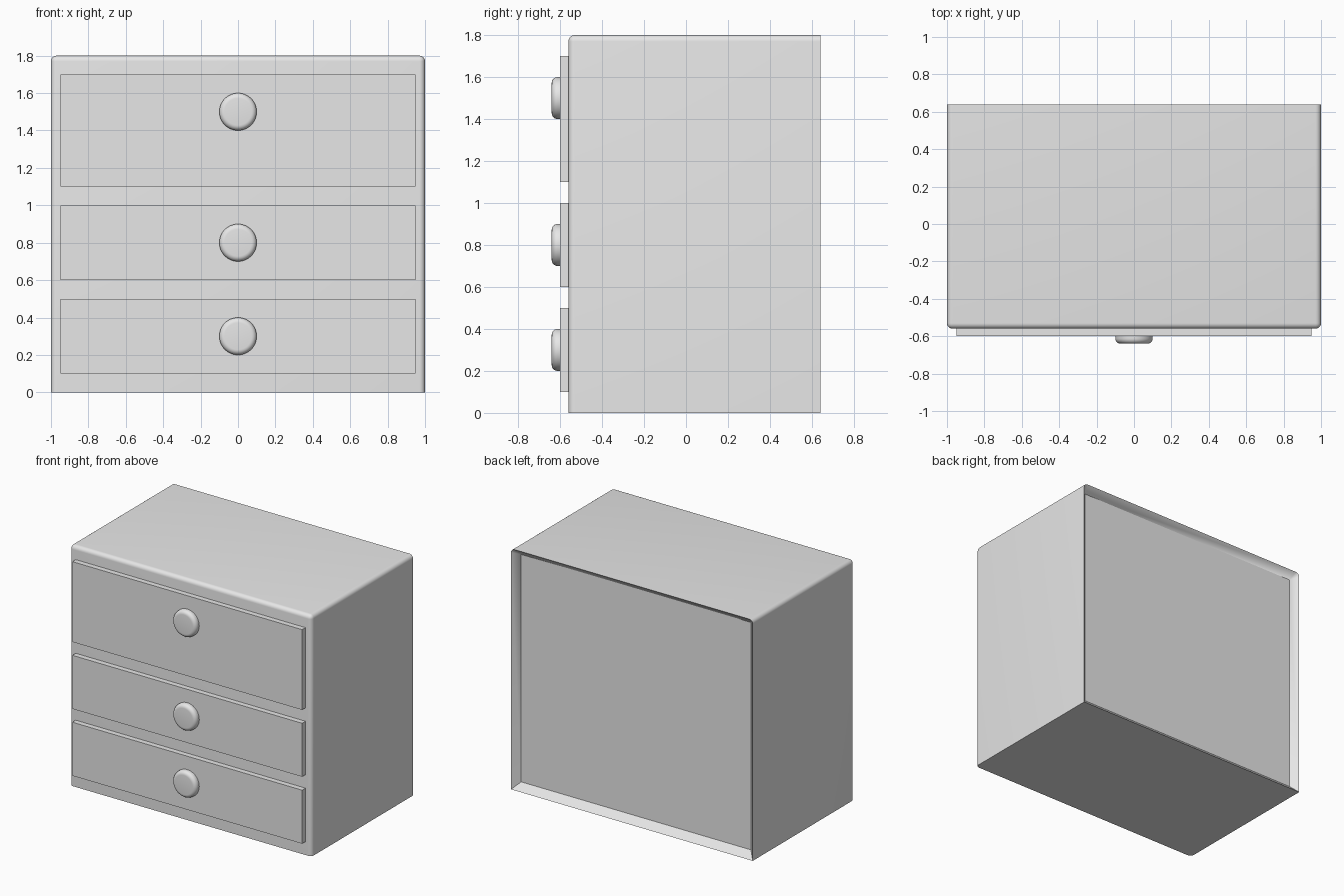
import bpy, bmesh, math
from mathutils import Matrix, Vector

if "Cube" in bpy.data.objects:
    bpy.data.objects.remove(bpy.data.objects["Cube"])

grey = bpy.data.materials.new("plain_grey")
grey.use_nodes = True
COLOUR = (0.8, 0.8, 0.8, 1)
grey.diffuse_color = COLOUR
grey.node_tree.nodes["Principled BSDF"].inputs["Base Color"].default_value = COLOUR


def finish(name, bm, smooth=False):
    mesh = bpy.data.meshes.new(name)
    bmesh.ops.recalc_face_normals(bm, faces=bm.faces)
    bm.to_mesh(mesh)
    bm.free()
    mesh.materials.append(grey)
    obj = bpy.data.objects.new(name, mesh)
    bpy.context.collection.objects.link(obj)
    if smooth:
        bpy.ops.object.select_all(action="DESELECT")
        obj.select_set(True)
        bpy.context.view_layer.objects.active = obj
        bpy.ops.object.shade_smooth_by_angle(angle=math.radians(30))
    return obj


def box(low, high):
    bm = bmesh.new()
    low, high = Vector(low), Vector(high)
    size = Matrix.Diagonal((high - low).to_4d())
    size[3][3] = 1
    bmesh.ops.create_cube(bm, size=1, matrix=Matrix.Translation((low + high) / 2) @ size)
    return bm


FRONT, BACK, HEIGHT = -0.56, 0.64, 1.8

# Cabinet: rounded front and top edges, square back and base
bm = box((-1, FRONT, 0), (1, BACK, HEIGHT))
rounded = [e for e in bm.edges
           if not all(v.co.y > 0 for v in e.verts)
           and not all(v.co.z < 0.1 for v in e.verts)]
bmesh.ops.bevel(bm, geom=rounded, offset=0.03, segments=6, profile=0.5,
                affect="EDGES", clamp_overlap=True)

# Recessed back panel
bm.normal_update()
back = max(bm.faces, key=lambda f: f.calc_center_median().y)
bmesh.ops.inset_region(bm, faces=[back], thickness=0.05, use_even_offset=True)
# square up the panel outline where it follows the rounded top corners
bmesh.ops.translate(bm, verts=back.verts, vec=(0, -0.05, 0))
for v in back.verts:
    if v.co.z > HEIGHT / 2:
        v.co.z = HEIGHT - 0.05
        v.co.x = math.copysign(0.95, v.co.x)
rim = {v for e in back.edges for v in e.verts}
bmesh.ops.remove_doubles(bm, verts=list(rim), dist=0.0001)
finish("cabinet", bm, smooth=True)

# Drawers with round knobs: bottom, top and knob heights
drawers = {"lower": (0.1, 0.5, 0.3), "middle": (0.6, 1.0, 0.8), "upper": (1.1, 1.7, 1.5)}
for label, (bottom, top, knob_z) in drawers.items():
    finish(label + "_drawer", box((-0.95, FRONT - 0.04, bottom), (0.95, FRONT, top)))

    bm = bmesh.new()
    place = Matrix.Translation((0, FRONT - 0.06, knob_z)) @ Matrix.Rotation(math.pi / 2, 4, "X")
    bmesh.ops.create_cone(bm, cap_ends=True, segments=48, radius1=0.1, radius2=0.1,
                          depth=0.04, matrix=place)
    front_rim = [e for e in bm.edges if all(v.co.y < FRONT - 0.06 for v in e.verts)]
    bmesh.ops.bevel(bm, geom=front_rim, offset=0.028, segments=6, profile=0.5, affect="EDGES")
    finish(label + "_knob", bm, smooth=True)
